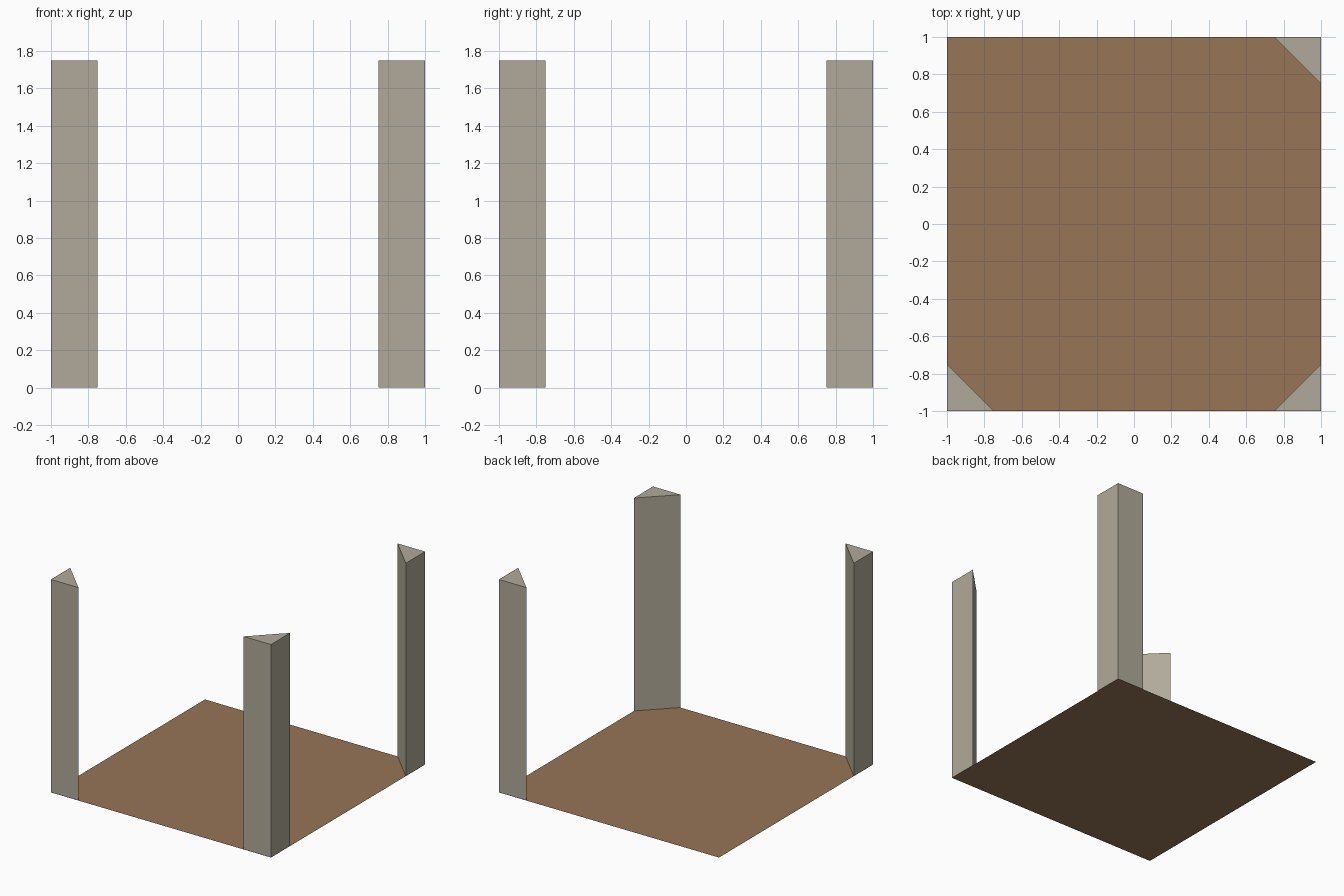
import bpy
import bmesh

if "Cube" in bpy.data.objects:
    bpy.data.objects.remove(bpy.data.objects["Cube"])


def material(name, color):
    m = bpy.data.materials.new(name)
    m.diffuse_color = (*color, 1.0)
    m.use_nodes = True
    m.node_tree.nodes["Principled BSDF"].inputs["Base Color"].default_value = m.diffuse_color
    return m


def prism(name, outline, z, height, mat):
    """Flat polygon, extruded upwards when height is given."""
    bm = bmesh.new()
    face = bm.faces.new([bm.verts.new((x, y, z)) for x, y in outline])
    if height:
        base = bmesh.ops.extrude_face_region(bm, geom=[face], use_keep_orig=True)
        tops = [v for v in base["geom"] if isinstance(v, bmesh.types.BMVert)]
        bmesh.ops.translate(bm, verts=tops, vec=(0, 0, height))
        bmesh.ops.recalc_face_normals(bm, faces=bm.faces)
    else:
        face.normal_update()
        if face.normal.z < 0:
            face.normal_flip()
    mesh = bpy.data.meshes.new(name)
    bm.to_mesh(mesh)
    bm.free()
    mesh.materials.append(mat)
    obj = bpy.data.objects.new(name, mesh)
    bpy.context.collection.objects.link(obj)
    return obj


wood = material("brown_floor", (0.31, 0.178, 0.093))
stone = material("grey_stone", (0.434, 0.402, 0.319))

# Square floor sheet
prism("floor", [(-1, -1), (1, -1), (1, 1), (-1, 1)], 0, 0, wood)

# Triangular corner posts; the back left corner is open
LEG, TOP, LIFT = 0.25, 1.75, 0.001
corners = {"front_left_post": (-1, -1),
           "front_right_post": (1, -1),
           "back_right_post": (1, 1)}
for name, (sx, sy) in corners.items():
    outline = [(sx, sy), (sx * (1 - LEG), sy), (sx, sy * (1 - LEG))]
    prism(name, outline, LIFT, TOP - LIFT, stone)
